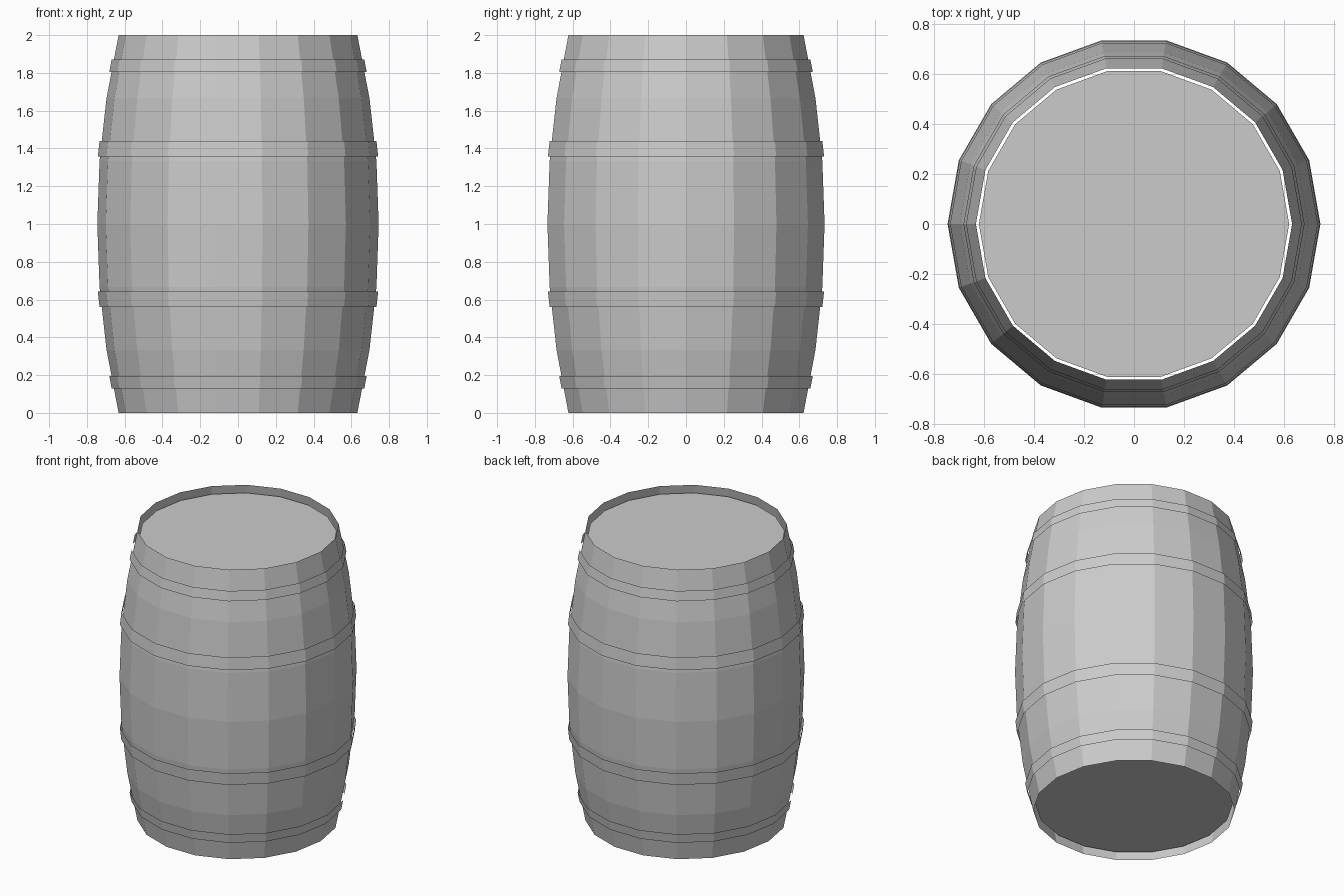
import bpy
import bmesh
from math import cos, sin, tau

cube = bpy.data.objects.get("Cube")
if cube:
    bpy.data.objects.remove(cube)

SIDES = 18
PROFILE = [(0.632, 0), (0.696, 1/3), (0.733, 2/3), (0.745, 1),
           (0.733, 4/3), (0.696, 5/3), (0.632, 2)]

grey = bpy.data.materials.new("plain grey")
grey.use_nodes = True
grey.diffuse_color = (0.6, 0.6, 0.6, 1)
grey.node_tree.nodes["Principled BSDF"].inputs["Base Color"].default_value = (0.6, 0.6, 0.6, 1)


def add_ring(bm, radius, z):
    return [bm.verts.new((radius * cos(tau * i / SIDES), radius * sin(tau * i / SIDES), z))
            for i in range(SIDES)]


def finish(bm, name):
    mesh = bpy.data.meshes.new(name)
    bm.to_mesh(mesh)
    bm.free()
    mesh.materials.append(grey)
    obj = bpy.data.objects.new(name, mesh)
    bpy.context.collection.objects.link(obj)


def lathe(name, profile):
    """Open flat-faced wall turned around z."""
    bm = bmesh.new()
    rings = [add_ring(bm, r, z) for r, z in profile]
    for low, high in zip(rings, rings[1:]):
        for i in range(SIDES):
            j = (i + 1) % SIDES
            bm.faces.new((low[i], low[j], high[j], high[i]))
    finish(bm, name)


def disc(name, radius, z, up):
    bm = bmesh.new()
    ring = add_ring(bm, radius, z)
    bm.faces.new(ring if up else ring[::-1])
    finish(bm, name)


def wall_radius(z):
    for (r0, z0), (r1, z1) in zip(PROFILE, PROFILE[1:]):
        if z <= z1:
            return r0 + (r1 - r0) * (z - z0) / (z1 - z0)


# Bulging staves
lathe("barrel_wall", PROFILE)

# Recessed ends, slightly smaller than the rims
disc("top_lid", 0.62, 1.95, True)
disc("bottom_lid", 0.62, 0.05, False)

# Hoops, mirrored about the middle
for name, z0, z1 in (("end_hoop", 0.13, 0.195), ("middle_hoop", 0.56, 0.643)):
    low, high = wall_radius(z0) + 0.012, wall_radius(z1) + 0.012
    lathe("lower_" + name, [(low, z0), (high, z1)])
    lathe("upper_" + name, [(high, 2 - z1), (low, 2 - z0)])
